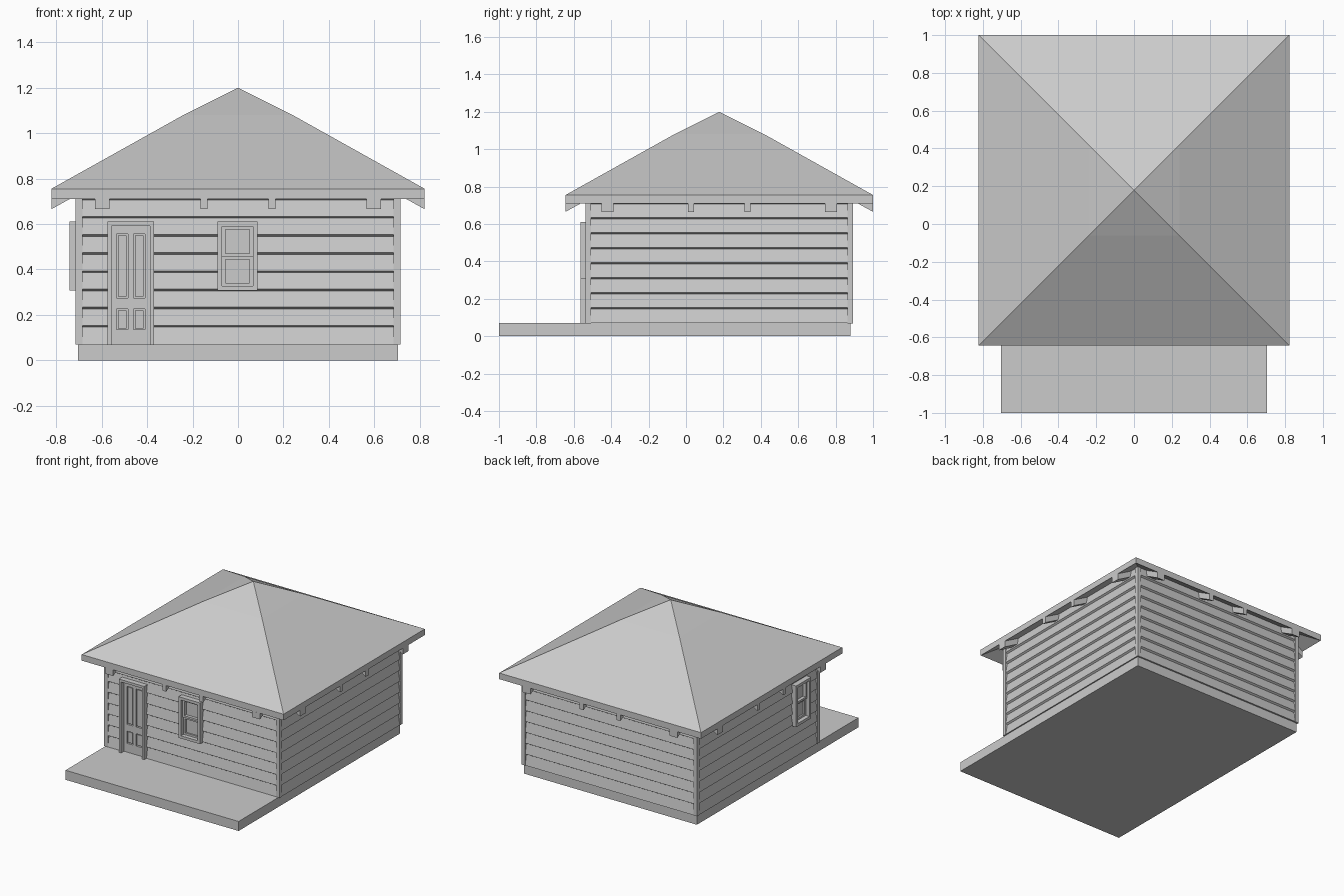
import bpy, bmesh
from math import pi
from mathutils import Matrix

if "Cube" in bpy.data.objects:
    bpy.data.objects.remove(bpy.data.objects["Cube"])

CY = 0.178           # house centre on y
H = 0.715            # half width of the walls
FLOOR = 0.07
EAVE = 0.822         # half width of the roof


def side(k):
    """Matrix that moves a part built on the front wall to wall k (quarter turns)."""
    return Matrix.Translation((0, CY, 0)) @ Matrix.Rotation(k * pi / 2, 4, 'Z')


def finish(bm, name, mat=None):
    bmesh.ops.recalc_face_normals(bm, faces=bm.faces)
    if mat:
        bm.transform(mat)
    me = bpy.data.meshes.new(name)
    bm.to_mesh(me)
    bm.free()
    ob = bpy.data.objects.new(name, me)
    bpy.context.collection.objects.link(ob)
    return ob


def add_box(bm, x0, x1, y0, y1, z0, z1):
    m = (Matrix.Translation(((x0 + x1) / 2, (y0 + y1) / 2, (z0 + z1) / 2))
         @ Matrix.Diagonal((x1 - x0, y1 - y0, z1 - z0, 1)))
    bmesh.ops.create_cube(bm, size=1, matrix=m)


def boxes(name, dims, mat=None):
    bm = bmesh.new()
    for d in dims:
        add_box(bm, *d)
    return finish(bm, name, mat)


def add_prism(bm, profile, x0, x1):
    """Extrude a closed (y, z) profile along x."""
    f = bm.faces.new([bm.verts.new((x0, y, z)) for y, z in profile])
    r = bmesh.ops.extrude_face_region(bm, geom=[f])
    vs = [v for v in r['geom'] if isinstance(v, bmesh.types.BMVert)]
    bmesh.ops.translate(bm, verts=vs, vec=(x1 - x0, 0, 0))


def frame_dims(x0, x1, z0, z1, w, y0, y1, sill=True):
    d = [(x0, x0 + w, y0, y1, z0, z1), (x1 - w, x1, y0, y1, z0, z1),
         (x0 + w, x1 - w, y0, y1, z1 - w, z1)]
    if sill:
        d.append((x0 + w, x1 - w, y0, y1, z0, z0 + w))
    return d


# foundation slab with porch, and the wall core behind the siding
boxes("foundation_slab", [(-0.705, 0.705, -1, 0.88, 0, FLOOR)])
boxes("wall_core", [(-0.693, 0.693, -0.693, 0.693, FLOOR, 0.78)], side(0))

# corner boards
boxes("corner_boards", [(min(a * 0.685, a * H), max(a * 0.685, a * H),
                         min(b * 0.685, b * H), max(b * 0.685, b * H), FLOOR - 0.001, 0.785)
                        for a in (-1, 1) for b in (-1, 1)], side(0))

# openings: (wall, x0, x1, z0, z1) in wall coordinates
DOOR = (0, -0.575, -0.37, FLOOR, 0.61)
WINDOWS = [(0, -0.09, 0.085, 0.307, 0.61), (3, 0.40, 0.575, 0.307, 0.61)]

# lapped siding, one sawtooth profile per wall
for k, wall in enumerate(("front", "right", "back", "left")):
    profile = [(-0.69, FLOOR)]
    for i in range(9):
        z = FLOOR + 0.08 * i
        profile += [(-0.714, z + (0.004 if i else 0)), (-0.701, min(z + 0.08, 0.785) - 0.004)]
    profile.append((-0.69, 0.781))
    bm = bmesh.new()
    add_prism(bm, profile, -0.686, 0.686)
    siding = finish(bm, wall + "_siding", side(k))
    holes = [(x0 + .008, x1 - .008, -0.8, -0.6, z0 + (.008 if z0 > .1 else -.02), z1 - .008)
             for w, x0, x1, z0, z1 in [DOOR] + WINDOWS if w == k]
    if holes:
        cutter = boxes(wall + "_opening_cutter", holes, side(k))
        cutter.hide_render = True
        cutter.hide_set(True)
        cutter.display_type = 'WIRE'
        mod = siding.modifiers.new("openings", 'BOOLEAN')
        mod.operation, mod.object, mod.solver = 'DIFFERENCE', cutter, 'EXACT'

# door frame
_, x0, x1, z0, z1 = DOOR
boxes("door_frame", frame_dims(x0, x1, z0, z1, 0.018, -0.742, -0.69, False), side(0))

# door leaf: stiles, rails and raised panels in grooves
yf, yb = -0.708, -0.690
leaf = [(-0.558, -0.535, yf, yb, FLOOR, 0.593), (-0.485, -0.46, yf, yb, FLOOR, 0.593),
        (-0.41, -0.386, yf, yb, FLOOR, 0.593)]
for a, b in ((-0.535, -0.485), (-0.46, -0.41)):
    for lo, hi in ((FLOOR, 0.135), (0.225, 0.275), (0.555, 0.593)):
        leaf.append((a, b, yf, yb, lo, hi))
    for lo, hi in ((0.135, 0.225), (0.275, 0.555)):
        leaf.append((a + 0.006, b - 0.006, yf + 0.005, yb, lo + 0.006, hi - 0.006))
boxes("door_leaf", leaf, side(0))

# double-hung windows: casing, two sash panes and a meeting rail
for w, x0, x1, z0, z1 in WINDOWS:
    tag = "front" if w == 0 else "left"
    boxes(tag + "_window_frame", frame_dims(x0, x1, z0, z1, 0.02, -0.742, -0.69), side(w))
    zm, a, b = 0.457, x0 + 0.02, x1 - 0.02
    sash = frame_dims(a, b, zm, z1 - 0.02, 0.014, -0.722, -0.69)
    sash += frame_dims(a, b, z0 + 0.02, zm, 0.014, -0.712, -0.69)
    boxes(tag + "_window_sashes", sash, side(w))
    boxes(tag + "_window_glass", [(a, b, -0.7, -0.69, z0 + 0.02, z1 - 0.02)], side(w))

# hipped roof shell with a slight break near the peak
bm = bmesh.new()


def ring(h, z):
    return [bm.verts.new((sx * h, sy * h, z)) for sx, sy in ((-1, -1), (1, -1), (1, 1), (-1, 1))]


rings = [ring(0.24, 1.03), ring(EAVE, 0.71), ring(EAVE, 0.755), ring(0.24, 1.08)]
inner, peak = bm.verts.new((0, 0, 1.15)), bm.verts.new((0, 0, 1.2))
for i in range(4):
    j = (i + 1) % 4
    for lo, hi in zip(rings, rings[1:]):
        bm.faces.new((lo[i], lo[j], hi[j], hi[i]))
    bm.faces.new((rings[0][i], rings[0][j], inner))
    bm.faces.new((rings[3][i], rings[3][j], peak))
finish(bm, "roof", side(0))

# exposed rafter tails under every eave
tail = [(-EAVE, 0.665), (-EAVE, 0.72), (-0.69, 0.79), (-0.69, 0.738)]
for k, wall in enumerate(("front", "right", "back", "left")):
    bm = bmesh.new()
    for x, half in ((-0.598, 0.032), (-0.15, 0.016), (0.15, 0.016), (0.598, 0.032)):
        add_prism(bm, tail, x - half, x + half)
    finish(bm, wall + "_rafter_tails", side(k))
